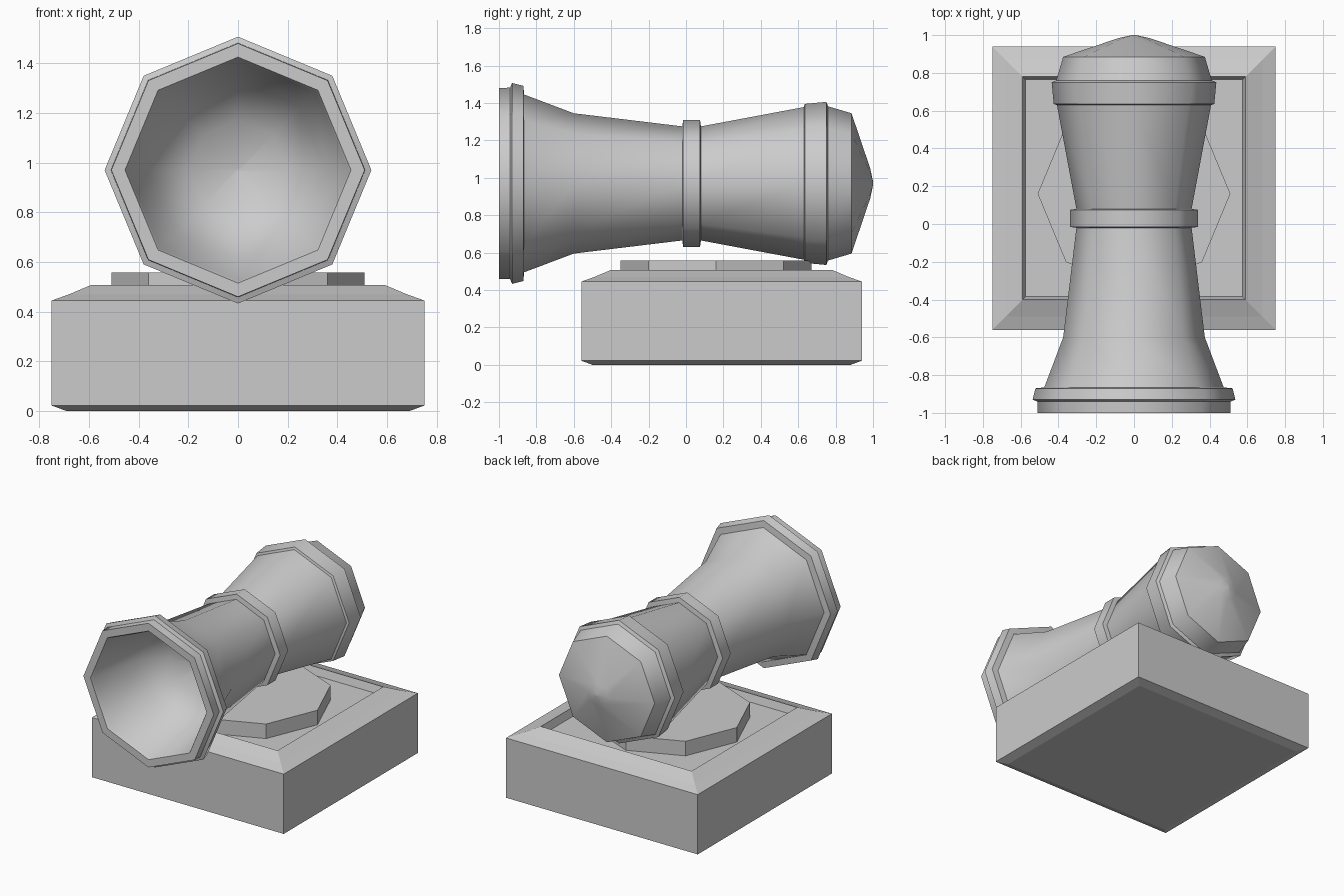
import bpy, bmesh
from math import pi, sin, cos, radians

cube = bpy.data.objects.get("Cube")
if cube:
    bpy.data.objects.remove(cube, do_unlink=True)

stone = bpy.data.materials.new("light grey")
stone.use_nodes = True
GREY = (0.6, 0.6, 0.6, 1)
stone.diffuse_color = GREY
stone.node_tree.nodes["Principled BSDF"].inputs["Base Color"].default_value = GREY


def loft(name, rings, smooth=None):
    """Skin a stack of rings with equal corner counts; close both ends."""
    bm = bmesh.new()
    loops = [[bm.verts.new(p) for p in ring] for ring in rings]
    n = len(loops[0])
    for a, b in zip(loops, loops[1:]):
        for i in range(n):
            j = (i + 1) % n
            bm.faces.new((a[i], a[j], b[j], b[i]))
    bm.faces.new(loops[0])
    bm.faces.new(loops[-1])
    bmesh.ops.remove_doubles(bm, verts=bm.verts, dist=1e-5)
    bmesh.ops.recalc_face_normals(bm, faces=bm.faces)
    mesh = bpy.data.meshes.new(name)
    bm.to_mesh(mesh)
    bm.free()
    mesh.materials.append(stone)
    obj = bpy.data.objects.new(name, mesh)
    bpy.context.collection.objects.link(obj)
    if smooth:
        bpy.ops.object.select_all(action='DESELECT')
        obj.select_set(True)
        bpy.context.view_layer.objects.active = obj
        bpy.ops.object.shade_smooth_by_angle(angle=radians(smooth))
    return obj


def octagon(r):
    return [(r * cos(i * pi / 4), r * sin(i * pi / 4)) for i in range(8)]


def square(half, z):
    return [(x * half, 0.19 + y * half, z)
            for x, y in ((-1, -1), (1, -1), (1, 1), (-1, 1))]


# Barrel: bore floor, bore, muzzle lip, waist band, breech band, pointed cap
AXIS = 0.97
profile = [
    (-0.42, 0.01), (-0.47, 0.2), (-0.58, 0.355), (-0.98, 0.445), (-1, 0.455),
    (-1, 0.51), (-0.94, 0.512), (-0.93, 0.537), (-0.87, 0.522), (-0.865, 0.475),
    (-0.6, 0.375), (-0.02, 0.305), (-0.015, 0.34), (0.075, 0.34), (0.08, 0.305),
    (0.63, 0.408), (0.635, 0.425), (0.75, 0.436), (0.76, 0.412),
    (0.885, 0.375), (0.985, 0.08), (1, 0.01),
]
loft("barrel", [[(x, y, AXIS + z) for x, z in octagon(r)] for y, r in profile],
     smooth=50)

# Square base with chamfered foot, sloped rim and sunken top
steps = [(0.69, 0), (0.75, 0.022), (0.75, 0.445), (0.68, 0.47),
         (0.59, 0.508), (0.575, 0.455)]
loft("base", [square(h, z) for h, z in steps])

# Eight-sided turntable in the sunken top
loft("turntable", [[(x, 0.16 + y, z) for x, y in octagon(0.51)]
                   for z in (0.45, 0.558)])
